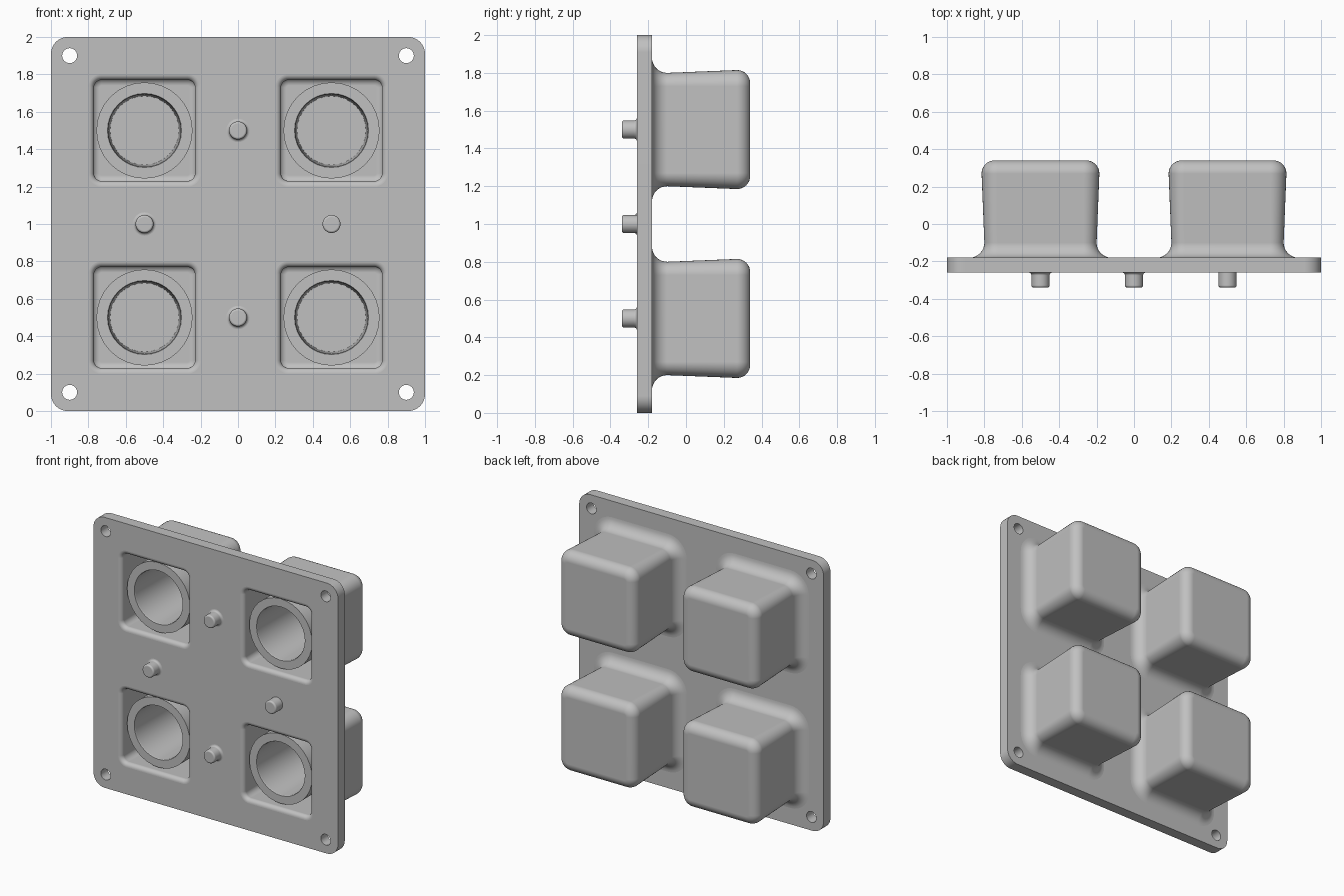
import bpy, bmesh, math
from mathutils import Matrix, Vector

if "Cube" in bpy.data.objects:
    bpy.data.objects.remove(bpy.data.objects["Cube"], do_unlink=True)

grey = bpy.data.materials.new("light grey plastic")
grey.use_nodes = True
grey.diffuse_color = (0.53, 0.53, 0.53, 1)
grey.node_tree.nodes["Principled BSDF"].inputs["Base Color"].default_value = grey.diffuse_color

FRONT, BACK = -0.26, -0.18      # plate faces
CORE = 0.23                     # corner centres of the square cups


def outline(half, core, steps=8):
    """Rounded square; a core of zero gives a circle."""
    pts = []
    for q, (sx, sz) in enumerate([(1, 1), (-1, 1), (-1, -1), (1, -1)]):
        for i in range(steps + 1):
            a = (q + i / steps) * math.pi / 2
            pts.append((sx * core + (half - core) * math.cos(a),
                        sz * core + (half - core) * math.sin(a)))
    return pts


def arc(cy, ch, radius, start, end, steps=8):
    """Quarter-round profile points as (y, half width)."""
    out = []
    for i in range(steps + 1):
        a = math.radians(start + (end - start) * i / steps)
        out.append((cy + radius * math.cos(a), ch + radius * math.sin(a)))
    return out


def finish(bm, name):
    bmesh.ops.remove_doubles(bm, verts=bm.verts, dist=0.0002)
    bmesh.ops.recalc_face_normals(bm, faces=bm.faces)
    mesh = bpy.data.meshes.new(name)
    bm.to_mesh(mesh)
    bm.free()
    mesh.materials.append(grey)
    ob = bpy.data.objects.new(name, mesh)
    bpy.context.collection.objects.link(ob)
    bpy.ops.object.select_all(action='DESELECT')
    ob.select_set(True)
    bpy.context.view_layer.objects.active = ob
    bpy.ops.object.shade_smooth_by_angle(angle=math.radians(35))
    mod = ob.modifiers.new("even shading", 'WEIGHTED_NORMAL')
    mod.keep_sharp = True
    return ob


def loft(name, profile, core, x, z, looped=False):
    """Sweep an outline along y through (y, half width) points."""
    bm = bmesh.new()
    rings = [[bm.verts.new((x + px, y, z + pz)) for px, pz in outline(half, core)]
             for y, half in profile]
    pairs = list(zip(rings, rings[1:]))
    if looped:
        pairs.append((rings[-1], rings[0]))
    else:
        bm.faces.new(rings[0])
        bm.faces.new(rings[-1])
    for a, b in pairs:
        for i in range(len(a)):
            j = (i + 1) % len(a)
            bm.faces.new((a[i], a[j], b[j], b[i]))
    return finish(bm, name)


cups = [(x, z) for z in (0.5, 1.5) for x in (-0.5, 0.5)]
bolts = [(x, z) for z in (0.1, 1.9) for x in (-0.9, 0.9)]

# Plate with bolt holes and square openings
curve = bpy.data.curves.new("plate_outline", 'CURVE')
curve.dimensions = '2D'
curve.fill_mode = 'BOTH'
curve.extrude = (BACK - FRONT) / 2


def add_loop(half, core, x, z):
    pts = []
    for px, pz in outline(half, core):
        p = Vector((px + x, pz + z, 0))
        if not pts or (p - pts[-1]).length > 1e-5:
            pts.append(p)
    if (pts[0] - pts[-1]).length < 1e-5:
        pts.pop()
    spline = curve.splines.new('POLY')
    spline.points.add(len(pts) - 1)
    for sp, p in zip(spline.points, pts):
        sp.co = (p.x, p.y, 0, 1)
    spline.use_cyclic_u = True


add_loop(1.0, 0.91, 0, 1)
for x, z in bolts:
    add_loop(0.04, 0, x, z)
for x, z in cups:
    add_loop(0.30, CORE, x, z)
helper = bpy.data.objects.new("plate_outline", curve)
bpy.context.collection.objects.link(helper)
bpy.context.view_layer.update()
flat = bpy.data.meshes.new_from_object(helper)
bm = bmesh.new()
bm.from_mesh(flat)
bpy.data.objects.remove(helper, do_unlink=True)
bpy.data.meshes.remove(flat)
bm.transform(Matrix.Translation((0, (FRONT + BACK) / 2, 0)) @ Matrix.Rotation(math.pi / 2, 4, 'X'))
finish(bm, "plate")

# Hollow square cups: inner floor, inner wall, rim, flare, outer wall, back
cup_profile = (
    arc(0.26, 0.24, 0.04, 0, 90)
    + arc(FRONT + 0.03, 0.30, 0.03, 270, 180)
    + arc(BACK + 0.08, 0.38, 0.08, 180, 270)
    + arc(0.27, 0.245, 0.07, 90, 0)
)
# Round sleeves standing inside the cups
sleeve_profile = [(0.31, 0.257), (-0.215, 0.257), (-0.215, 0.198), (-0.205, 0.194), (0.31, 0.184)]

for n, (x, z) in enumerate(cups, 1):
    loft(f"cup_{n}", cup_profile, CORE, x, z)
    loft(f"sleeve_{n}", sleeve_profile, 0, x, z, looped=True)

# Locating pins; the left one has no base fillet
tip = arc(-0.328, 0.036, 0.012, 90, 180, 4)
base = arc(FRONT - 0.015, 0.063, 0.015, 0, -90, 5)
for name, x, z in [("upper_pin", 0, 1.5), ("lower_pin", 0, 0.5),
                   ("right_pin", -0.5, 1), ("left_pin", 0.5, 1)]:
    start = [(FRONT + 0.02, 0.048)] if name == "left_pin" else base
    loft(name, start + tip, 0, x, z)
